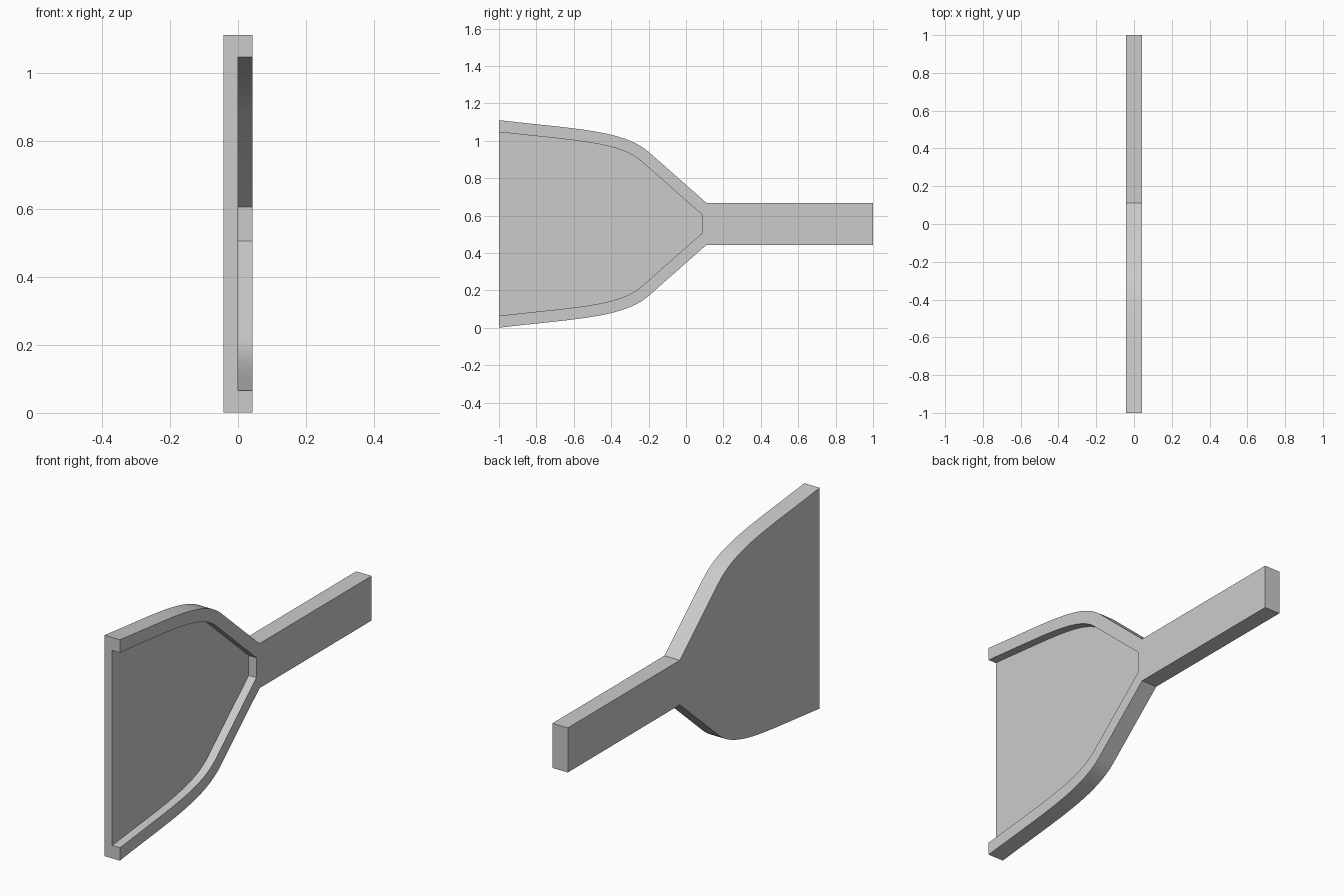
import bpy, bmesh
from math import radians
from mathutils import Vector
from mathutils.geometry import interpolate_bezier

cube = bpy.data.objects.get("Cube")
if cube:
    bpy.data.objects.remove(cube, do_unlink=True)

HALF_X = 0.043      # half thickness
MID_Z = 0.556       # axis of symmetry
RIM = 0.063         # rim width
NECK = Vector((0.11, 0.112))
TIP_Y = 0.085       # blunt end of the recess

# Upper half of the scoop outline as (y, height above the axis)
curve = [Vector(p[:2]) for p in interpolate_bezier(
    Vector((-1, 0.555)), Vector((-0.6, 0.507)),
    Vector((-0.34, 0.505)), Vector((-0.2, 0.385)), 25)]
outer = curve + [NECK]

# Upper half of the recess: the same outline moved inwards by the rim width
inner = []
for i, p in enumerate(outer):
    t = (outer[min(i + 1, len(outer) - 1)] - outer[max(i - 1, 0)]).normalized()
    inner.append(p + RIM * Vector((t.y, -t.x)))
inner[0] = Vector((-1, 0.49))
slope = inner[-1] - inner[-2]
inner[-1] = inner[-2] + slope * ((TIP_Y - inner[-2].x) / slope.x)


def mirrored(half):
    """Open path from the upper mouth corner round to the lower one."""
    return half + [Vector((p.x, -p.y)) for p in reversed(half)]


outer_path = mirrored(outer + [Vector((1, NECK.y))])
inner_path = mirrored(inner)

bm = bmesh.new()


def ring(path, x):
    return [bm.verts.new((x, p.x, MID_Z + p.y)) for p in path]


def wall(a, b):
    for i in range(len(a) - 1):
        bm.faces.new((a[i], a[i + 1], b[i + 1], b[i]))


back = ring(outer_path, -HALF_X)
front = ring(outer_path, HALF_X)
lip = ring(inner_path, HALF_X)
floor = ring(inner_path, 0)

wall(back, front)                       # outside edge
wall(lip, floor)                        # recess wall
bm.faces.new(back)                      # plain back
bm.faces.new(floor)                     # recess floor
bm.faces.new(front + lip[::-1])         # rim and handle face
bm.faces.new((back[0], front[0], lip[0], floor[0],
              floor[-1], lip[-1], front[-1], back[-1]))   # open mouth edge
bmesh.ops.recalc_face_normals(bm, faces=bm.faces)

mesh = bpy.data.meshes.new("scoop_with_handle")
bm.to_mesh(mesh)
bm.free()
scoop = bpy.data.objects.new("scoop_with_handle", mesh)
bpy.context.collection.objects.link(scoop)

# Plain grey finish
grey = bpy.data.materials.new("plain_grey")
grey.use_nodes = True
colour = (0.6, 0.6, 0.6, 1)
grey.diffuse_color = colour
grey.node_tree.nodes["Principled BSDF"].inputs["Base Color"].default_value = colour
mesh.materials.append(grey)

bpy.ops.object.select_all(action='DESELECT')
scoop.select_set(True)
bpy.context.view_layer.objects.active = scoop
bpy.ops.object.shade_smooth_by_angle(angle=radians(30))
